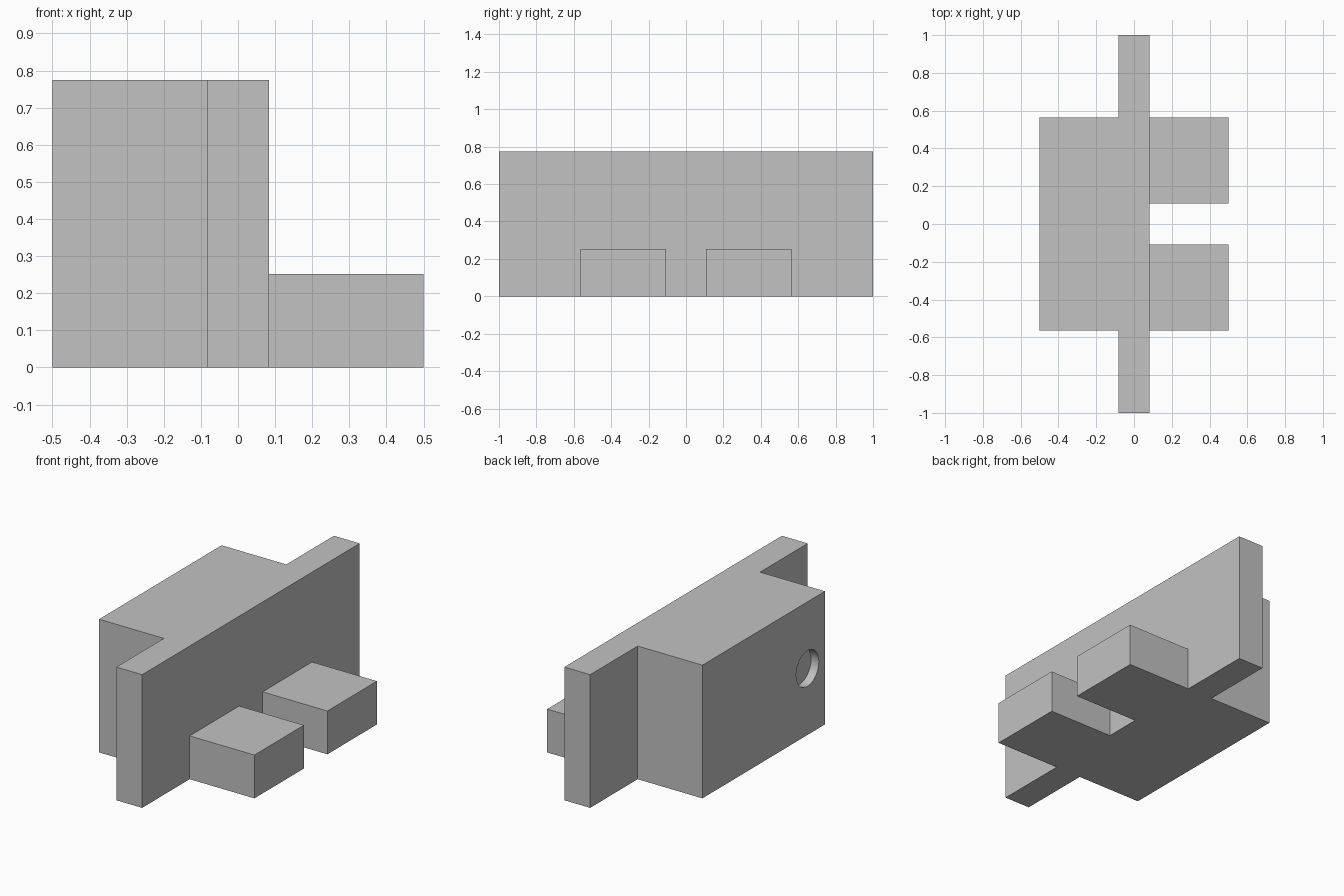
import bpy
import bmesh
import math
from mathutils import Matrix

if "Cube" in bpy.data.objects:
    bpy.data.objects.remove(bpy.data.objects["Cube"])

grey = bpy.data.materials.new("plain grey")
grey.diffuse_color = (0.54, 0.54, 0.54, 1)
grey.use_nodes = True
grey.node_tree.nodes["Principled BSDF"].inputs["Base Color"].default_value = grey.diffuse_color

HEIGHT = 0.775     # wall and block height
WALL = 0.083       # half thickness of the wall
SIDE = 0.563       # half width of the block


def finish(name, bm):
    mesh = bpy.data.meshes.new(name)
    bm.to_mesh(mesh)
    bm.free()
    mesh.materials.append(grey)
    obj = bpy.data.objects.new(name, mesh)
    bpy.context.collection.objects.link(obj)
    return obj


def prism(name, outline, height):
    """Extrude a plan outline upward from the ground."""
    bm = bmesh.new()
    face = bm.faces.new([bm.verts.new((x, y, 0)) for x, y in outline])
    top = bmesh.ops.extrude_face_region(bm, geom=[face])["geom"]
    bmesh.ops.translate(bm, vec=(0, 0, height),
                        verts=[v for v in top if isinstance(v, bmesh.types.BMVert)])
    bmesh.ops.recalc_face_normals(bm, faces=bm.faces)
    return finish(name, bm)


# Wall with the rear block, one T-shaped plan
body = prism("wall_and_block", [
    (WALL, -1), (WALL, 1), (-WALL, 1), (-WALL, SIDE),
    (-0.5, SIDE), (-0.5, -SIDE), (-WALL, -SIDE), (-WALL, -1)], HEIGHT)

# Shallow round recess in the block's outer face
bm = bmesh.new()
bmesh.ops.create_cone(bm, cap_ends=True, segments=48, radius1=0.104, radius2=0.104,
                      depth=0.1, matrix=Matrix.Translation((-0.5, -0.403, 0.387))
                      @ Matrix.Rotation(math.pi / 2, 4, 'Y'))
cutter = finish("recess_cutter", bm)
cutter.hide_render = True
cutter.hide_set(True)
cut = body.modifiers.new("recess", 'BOOLEAN')
cut.operation = 'DIFFERENCE'
cut.solver = 'EXACT'
cut.object = cutter

# Two low feet on the other side of the wall
for name, s in (("front_foot", -1), ("back_foot", 1)):
    prism(name, [(WALL, s * 0.108), (0.5, s * 0.108),
                 (0.5, s * SIDE), (WALL, s * SIDE)], 0.252)
